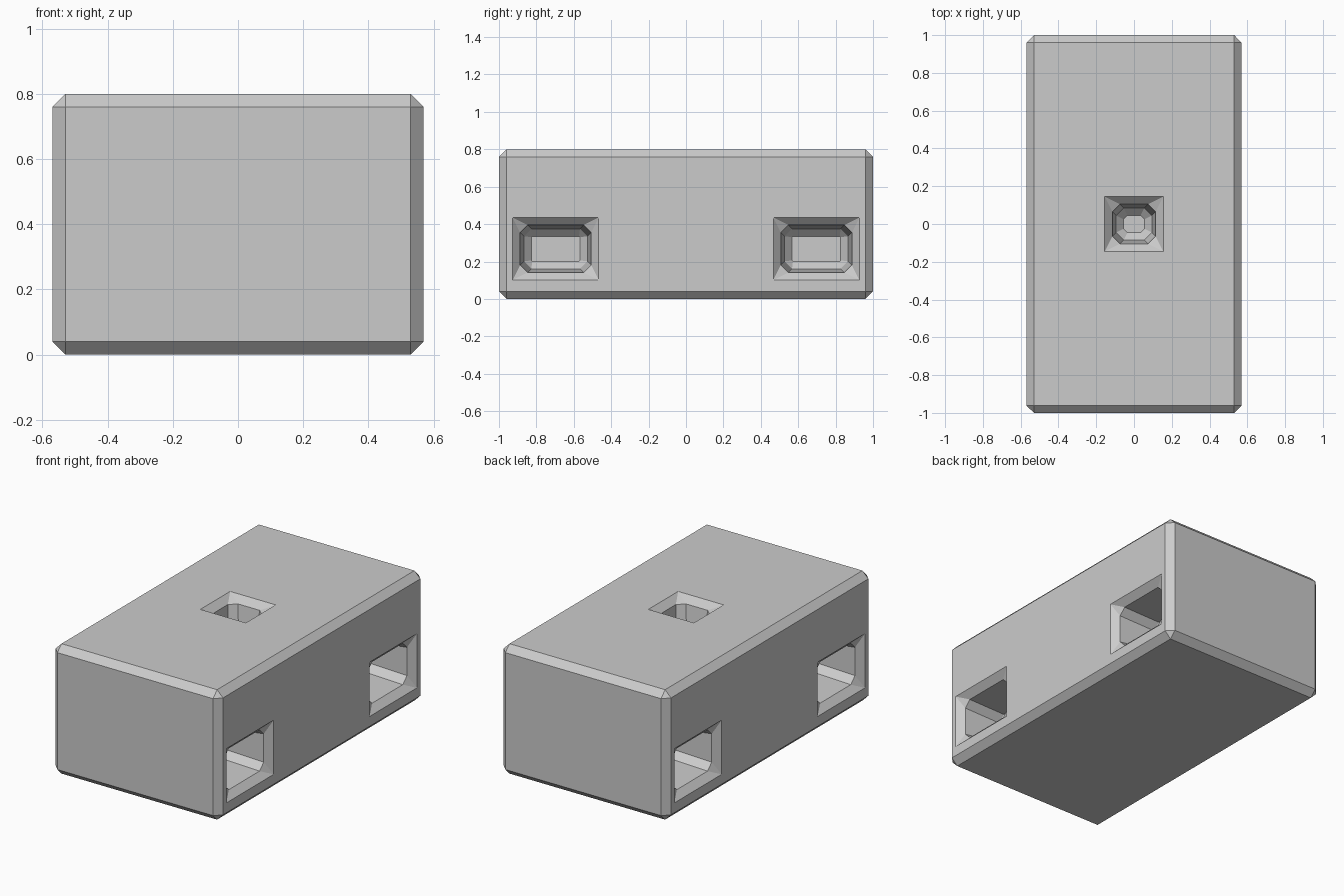
import bpy
import bmesh
from mathutils import Matrix, Vector
from math import pi

if "Cube" in bpy.data.objects:
    bpy.data.objects.remove(bpy.data.objects["Cube"], do_unlink=True)

SIZE = Vector((1.14, 2.0, 0.8))
CHAMFER = 0.04


def add_object(name, bm):
    bmesh.ops.recalc_face_normals(bm, faces=bm.faces)
    mesh = bpy.data.meshes.new(name)
    bm.to_mesh(mesh)
    bm.free()
    obj = bpy.data.objects.new(name, mesh)
    bpy.context.collection.objects.link(obj)
    return obj


def ring(bm, place, hx, hy, cut, z):
    """Rectangle with cut corners, always eight vertices."""
    corners = [(1, 1), (-1, 1), (-1, -1), (1, -1)]
    verts = []
    for i, (sx, sy) in enumerate(corners):
        pair = [(sx * hx, sy * (hy - cut)), (sx * (hx - cut), sy * hy)]
        for x, y in (pair if i % 2 == 0 else pair[::-1]):
            verts.append(bm.verts.new(place @ Vector((x, y, z))))
    return verts


def pocket(bm, place, hx, hy, depth, floor_cut):
    """Flared mouth, slightly tapered walls and a chamfered floor; local z points outward."""
    c = CHAMFER
    rings = [ring(bm, place, hx + d, hy + d, cut, z) for d, cut, z in (
        (c, 0, 0.05),
        (c, 0, 0),
        (0, c, -c),
        (-0.02, c, c - depth),
        (-0.06, floor_cut, -depth))]
    for upper, lower in zip(rings, rings[1:]):
        for i in range(8):
            j = (i + 1) % 8
            bm.faces.new((upper[i], upper[j], lower[j], lower[i]))
    bm.faces.new(rings[0])
    bm.faces.new(rings[-1])


# Chamfered block
bm = bmesh.new()
bmesh.ops.create_cube(bm, size=1)
bmesh.ops.scale(bm, vec=SIZE, verts=bm.verts)
bmesh.ops.translate(bm, vec=(0, 0, SIZE.z / 2), verts=bm.verts)
bmesh.ops.bevel(bm, geom=bm.edges[:], offset=CHAMFER, segments=1, affect='EDGES')
block = add_object("block", bm)

# Pockets: two in each long side and one in the top
bm = bmesh.new()
for side in (1, -1):
    for end in (1, -1):
        place = (Matrix.Translation((side * SIZE.x / 2, end * 0.697, 0.268))
                 @ Matrix.Rotation(side * pi / 2, 4, 'Y'))
        pocket(bm, place, 0.127, 0.19, 0.32, 0.005)
pocket(bm, Matrix.Translation((0, 0, SIZE.z)), 0.115, 0.105, 0.24, 0.02)
bmesh.ops.remove_doubles(bm, verts=bm.verts, dist=0.0001)
cutter = add_object("pocket_cutter", bm)
cutter.hide_render = True

# Cut the pockets, then drop the cutter
cut = block.modifiers.new("Pockets", 'BOOLEAN')
cut.operation = 'DIFFERENCE'
cut.solver = 'EXACT'
cut.object = cutter
bpy.context.view_layer.objects.active = block
block.select_set(True)
bpy.ops.object.modifier_apply(modifier=cut.name)
bpy.data.objects.remove(cutter, do_unlink=True)

# Plain grey finish
grey = bpy.data.materials.new("light_grey")
grey.use_nodes = True
colour = (0.6, 0.6, 0.6, 1)
grey.diffuse_color = colour
grey.node_tree.nodes["Principled BSDF"].inputs["Base Color"].default_value = colour
block.data.materials.clear()
block.data.materials.append(grey)
for face in block.data.polygons:
    face.material_index = 0
    face.use_smooth = False
